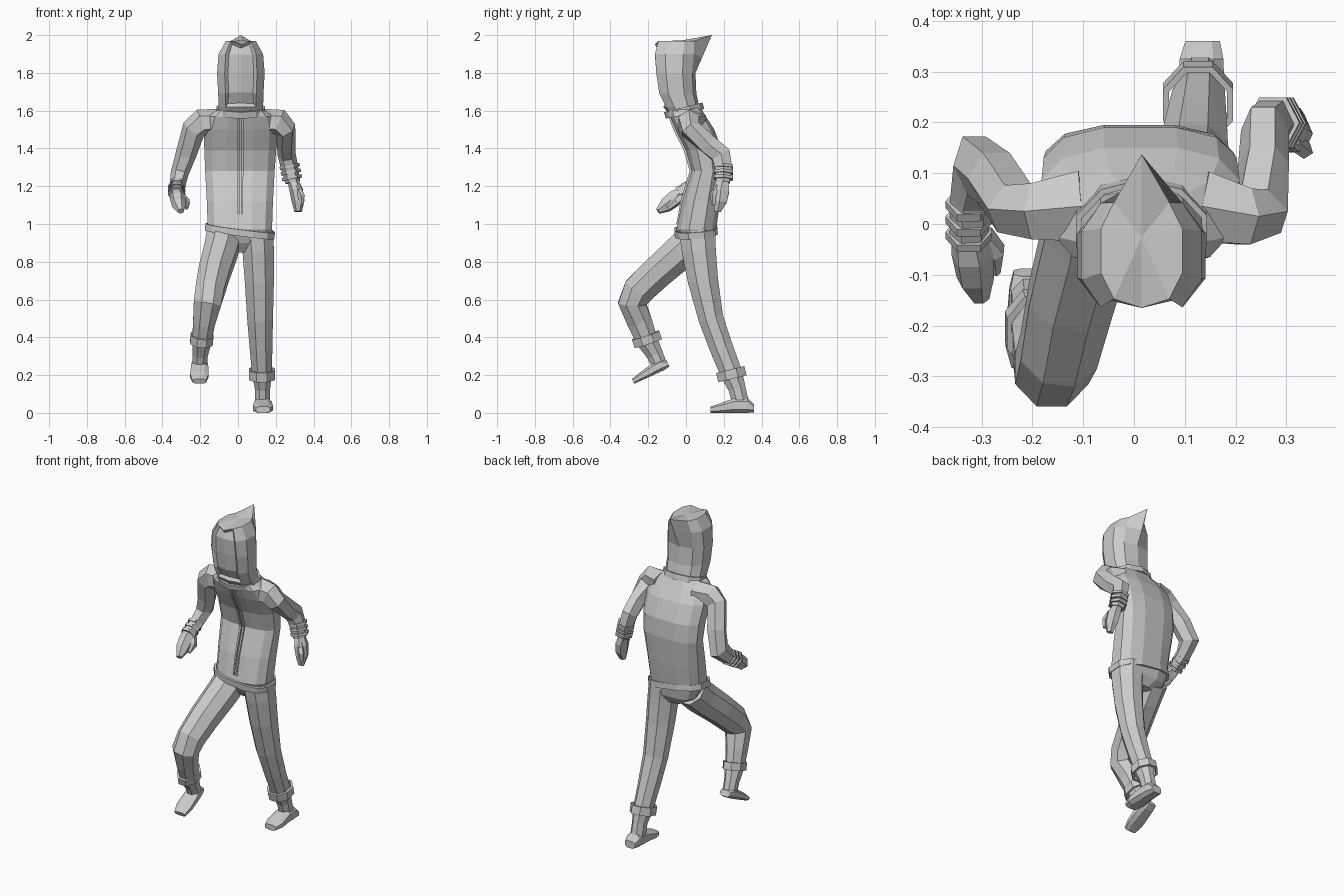
import bpy, bmesh, math
from mathutils import Vector

X, Y, Z = Vector((1, 0, 0)), Vector((0, 1, 0)), Vector((0, 0, 1))


def loft(name, rings, n=8, ref=X, axis=None, box=1.0, off=0.5, loop=False, edit=None):
    """Skin rings (x, y, z, half size along ref, other half size) lying across a path."""
    bm = bmesh.new()
    pts = [Vector(r[:3]) for r in rings]
    rows = []
    for i, r in enumerate(rings):
        if axis:
            t = Vector(axis).normalized()
        else:
            a = (pts[i] - pts[i - 1]).normalized() if i else Vector()
            b = (pts[i + 1] - pts[i]).normalized() if i < len(pts) - 1 else Vector()
            t = (a + b).normalized()
        u = (ref - t * ref.dot(t)).normalized()
        v = t.cross(u)
        shape = []
        for k in range(n):
            c, s = (f(2 * math.pi * (k + off) / n) for f in (math.cos, math.sin))
            shape.append((math.copysign(abs(c) ** box, c), math.copysign(abs(s) ** box, s)))
        mu, mv = max(p[0] for p in shape), max(p[1] for p in shape)
        rows.append([bm.verts.new(pts[i] + u * (p[0] / mu * r[3]) + v * (p[1] / mv * r[4])) for p in shape])
    pairs = list(zip(rows, rows[1:])) + ([(rows[-1], rows[0])] if loop else [])
    for lo, hi in pairs:
        for k in range(n):
            j = (k + 1) % n
            bm.faces.new((lo[k], lo[j], hi[j], hi[k]))
    if not loop:
        bm.faces.new(rows[0])
        bm.faces.new(rows[-1])
    bmesh.ops.recalc_face_normals(bm, faces=bm.faces)
    if edit:
        edit(bm, rows)
    me = bpy.data.meshes.new(name)
    bm.to_mesh(me)
    bm.free()
    ob = bpy.data.objects.new(name, me)
    bpy.context.collection.objects.link(ob)
    return ob


def band(name, c, axis, a, b, h, t=0.012, **kw):
    """Hollow band around a limb: a, b outer half sizes, h height, t thickness."""
    c, d = Vector(c), Vector(axis).normalized() * h / 2
    rings = [(*(c + d * s), a - i, b - i) for s, i in ((-1, t), (-1, 0), (1, 0), (1, t))]
    return loft(name, rings, axis=axis, loop=True, **kw)


def level(z, front, back, w, x=0.01):
    """Horizontal ring given by its front and back y."""
    return (x, (front + back) / 2, z, w, (back - front) / 2)


# Jacket body and pelvis
loft("jacket_body", [
    level(0.85, 0.02, 0.12, 0.06, 0.02), level(0.90, -0.02, 0.15, 0.14),
    level(0.97, -0.05, 0.16, 0.17), level(1.12, -0.02, 0.18, 0.175),
    level(1.28, 0.03, 0.195, 0.184), level(1.39, 0.0, 0.19, 0.19, 0.012),
    level(1.50, -0.055, 0.15, 0.195, 0.013), level(1.57, -0.085, 0.105, 0.17, 0.015),
    level(1.62, -0.09, 0.075, 0.11, 0.015)], n=12, axis=Z, box=0.75)
band("jacket_hem", (0.01, 0.053, 0.962), (0.13, -0.08, 1), 0.185, 0.114, 0.035, n=12, box=0.75)

# Zip ridges down the front
for x in (0.003, 0.022):
    loft("zip_ridge", [(x, -0.089, 1.58, .006, .008), (x, -0.059, 1.50, .006, .008),
                       (x, -0.004, 1.39, .006, .008), (x, 0.027, 1.28, .006, .008),
                       (x, -0.022, 1.12, .005, .007), (x, -0.045, 1.0, .004, .006)], n=4)


# Hood with swept-back point and recessed face
def shape_hood(bm, rows):
    tip = max(rows[-1], key=lambda v: v.co.y)
    under = max(rows[-2], key=lambda v: v.co.y)
    tip.co = (0.015, 0.137, 2.0)
    under.co = (0.015, 0.085, 1.88)
    min(rows[-1], key=lambda v: v.co.y).co.z = 1.95
    top = [f for f in bm.faces if len(f.verts) > 4 and f.calc_center_median().z > 1.9]
    bmesh.ops.poke(bm, faces=top)
    bm.normal_update()
    face = [f for f in bm.faces if f.normal.y < -0.7 and 1.62 < f.calc_center_median().z < 1.94]
    bmesh.ops.inset_region(bm, faces=face, thickness=0.014, depth=-0.018)


loft("hood", [
    level(1.57, -0.08, 0.08, 0.12, 0.015), level(1.62, -0.12, 0.07, 0.118, 0.015),
    level(1.69, -0.158, 0.055, 0.12, 0.015), level(1.80, -0.175, 0.05, 0.126, 0.015),
    level(1.90, -0.183, 0.06, 0.118, 0.015), level(1.968, -0.165, 0.06, 0.08, 0.015)],
    n=10, axis=Z, box=0.8, edit=shape_hood, off=0.5)
# Collar where the hood meets the jacket
band("collar", (0.015, -0.01, 1.60), (0, -0.25, 1), 0.128, 0.105, 0.035, n=10)

# Sleeves
loft("right_sleeve", [
    (-0.10, 0.035, 1.54, 0.07, 0.07), (-0.19, 0.025, 1.535, 0.055, 0.075),
    (-0.235, 0.03, 1.50, 0.048, 0.065), (-0.275, 0.09, 1.37, 0.052, 0.055),
    (-0.31, 0.115, 1.265, 0.06, 0.047), (-0.32, 0.05, 1.205, 0.042, 0.042),
    (-0.325, -0.03, 1.16, 0.036, 0.038)], n=6, ref=Y)
loft("left_sleeve", [
    (0.13, 0.035, 1.54, 0.07, 0.07), (0.215, 0.015, 1.535, 0.055, 0.075),
    (0.25, 0.025, 1.50, 0.05, 0.06), (0.255, 0.12, 1.42, 0.05, 0.05),
    (0.258, 0.185, 1.365, 0.052, 0.048), (0.275, 0.20, 1.29, 0.045, 0.045),
    (0.29, 0.195, 1.22, 0.036, 0.04)], n=6, ref=Y)

# Sleeve cuffs: stacked thin bands
for i in range(3):
    s = i - 1
    band("right_sleeve_cuff", (-0.325, 0.008 - 0.03 * s, 1.178 - 0.018 * s), (0, -0.83, -0.55),
         0.047, 0.046, 0.016, n=6, ref=Y)
    band("left_sleeve_cuff", (0.28 + 0.006 * s, 0.199, 1.275 - 0.03 * s), (0.2, -0.05, -1),
         0.05, 0.054, 0.016, n=6, ref=Y)

# Mitten-like hands with thumbs
loft("right_hand", [(-0.325, -0.02, 1.165, .03, .035), (-0.318, -0.06, 1.135, .04, .042),
                    (-0.312, -0.105, 1.10, .036, .038), (-0.302, -0.148, 1.068, .014, .018)], n=6, ref=Y)
loft("right_thumb", [(-0.295, -0.02, 1.15, .018, .015), (-0.268, -0.055, 1.12, .02, .014),
                     (-0.272, -0.095, 1.085, .01, .009)], n=5, ref=Y)
loft("left_hand", [(0.29, 0.195, 1.23, .03, .028), (0.308, 0.185, 1.18, .044, .036),
                   (0.318, 0.178, 1.12, .038, .034), (0.318, 0.168, 1.065, .015, .02)], n=6, ref=Y)
loft("left_thumb", [(0.31, 0.165, 1.20, .015, .018), (0.335, 0.145, 1.15, .014, .018),
                    (0.338, 0.145, 1.10, .009, .01)], n=5, ref=Y)

# Trouser legs: right knee raised forward, left leg trailing
loft("right_leg", [
    (-0.075, 0.06, 0.935, 0.09, 0.09), (-0.09, -0.02, 0.86, 0.088, 0.092),
    (-0.125, -0.15, 0.745, 0.083, 0.086), (-0.148, -0.25, 0.65, 0.076, 0.083),
    (-0.162, -0.285, 0.58, 0.073, 0.074), (-0.18, -0.245, 0.48, 0.058, 0.066),
    (-0.192, -0.205, 0.38, 0.05, 0.056), (-0.2, -0.165, 0.31, 0.04, 0.044),
    (-0.203, -0.14, 0.25, 0.038, 0.04)])
loft("left_leg", [
    (0.10, 0.06, 0.96, 0.085, 0.095), (0.107, 0.068, 0.86, 0.083, 0.09),
    (0.113, 0.09, 0.70, 0.077, 0.08), (0.117, 0.132, 0.50, 0.068, 0.066),
    (0.122, 0.185, 0.35, 0.06, 0.062), (0.127, 0.24, 0.21, 0.052, 0.058),
    (0.13, 0.27, 0.13, 0.04, 0.046), (0.13, 0.29, 0.05, 0.04, 0.043)])

# Trouser cuffs
band("right_trouser_cuff", (-0.192, -0.207, 0.39), (0.1, -0.33, 1), 0.06, 0.076, 0.045)
band("left_trouser_cuff", (0.126, 0.24, 0.205), (0, -0.25, 1), 0.069, 0.077, 0.05)

# Shoes: right one pitched toe-down, left one flat on the ground
loft("right_shoe", [
    (-0.203, -0.095, 0.262, 0.034, 0.018), (-0.203, -0.13, 0.255, 0.042, 0.032),
    (-0.203, -0.175, 0.23, 0.046, 0.028), (-0.205, -0.235, 0.195, 0.048, 0.021),
    (-0.205, -0.28, 0.167, 0.036, 0.014)], axis=(0, -0.9, -0.44), n=8, box=0.7)
loft("left_shoe", [
    (0.135, 0.36, 0.025, 0.034, 0.022), (0.133, 0.325, 0.04, 0.043, 0.04),
    (0.132, 0.26, 0.04, 0.046, 0.04), (0.132, 0.18, 0.025, 0.052, 0.025),
    (0.132, 0.13, 0.017, 0.038, 0.017)], axis=(0, -1, 0), n=8, box=0.7)
